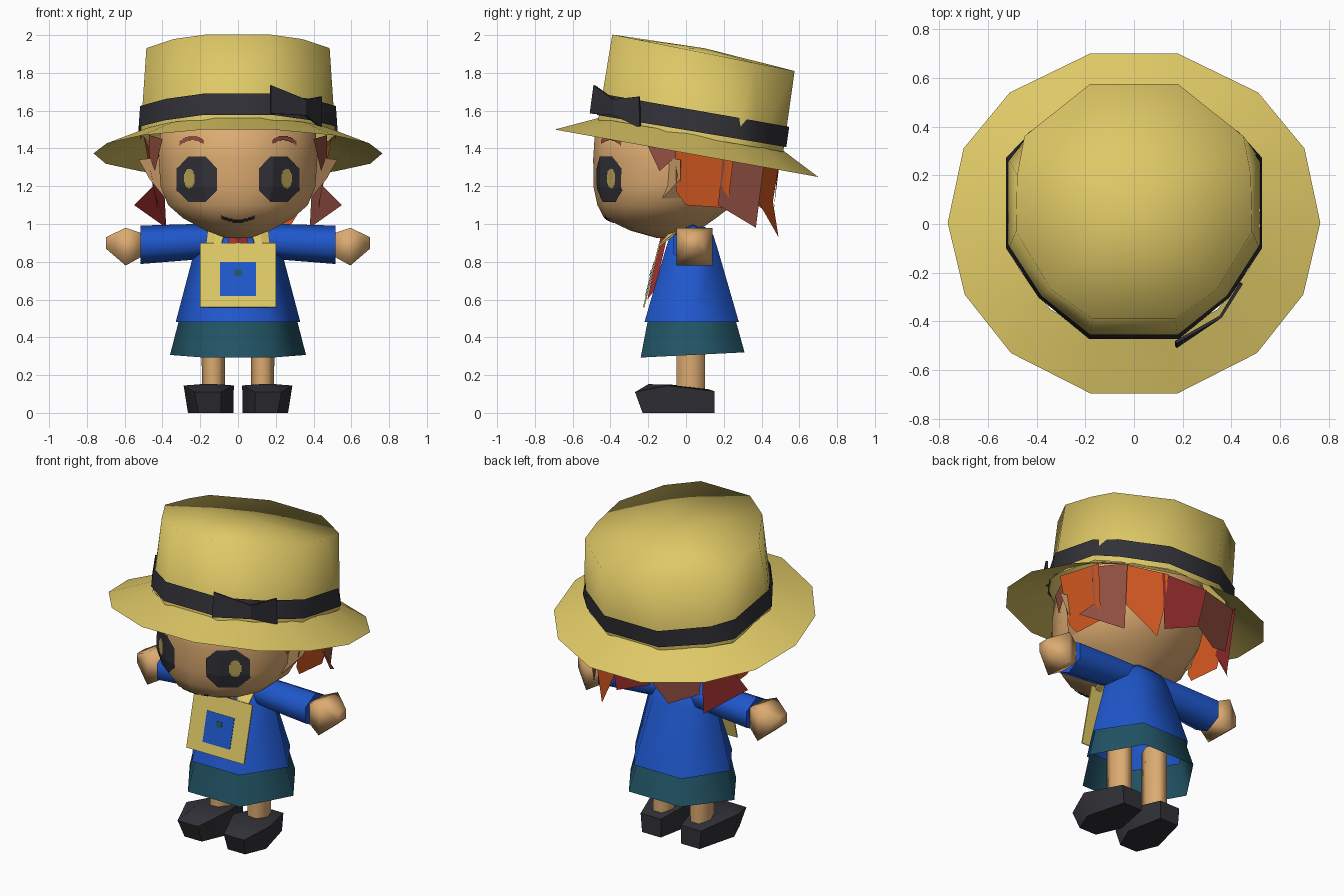
import bpy, math
from mathutils import Vector
from mathutils.bvhtree import BVHTree

if "Cube" in bpy.data.objects:
    bpy.data.objects.remove(bpy.data.objects["Cube"])


def mat(name, r, g, b):
    m = bpy.data.materials.new(name)
    m.diffuse_color = [(c / 255 / 12.92 if c < 11 else ((c / 255 + .055) / 1.055) ** 2.4)
                       for c in (r, g, b)] + [1]
    m.use_nodes = True
    m.node_tree.nodes["Principled BSDF"].inputs["Base Color"].default_value = m.diffuse_color
    return m


STRAW = mat("straw", 222, 200, 102)
SKIN = mat("skin", 220, 171, 113)
BLUE = mat("blue", 31, 87, 204)
TEAL = mat("teal", 34, 84, 101)
BLACK = mat("black", 49, 49, 56)
ORANGE = mat("orange", 216, 90, 34)
BROWN = mat("red_brown", 148, 80, 66)
RED = mat("red", 168, 52, 50)
GOLD = mat("eye_gold", 185, 160, 84)


def make(name, verts, faces, mats, smooth=None, mirror=False, thick=0):
    me = bpy.data.meshes.new(name)
    me.from_pydata([tuple(v) for v in verts], [], faces)
    ob = bpy.data.objects.new(name, me)
    bpy.context.collection.objects.link(ob)
    for m in (mats if isinstance(mats, list) else [mats]):
        me.materials.append(m)
    if smooth:
        bpy.context.view_layer.objects.active = ob
        ob.select_set(True)
        bpy.ops.object.shade_smooth_by_angle(angle=math.radians(smooth))
        ob.select_set(False)
    if mirror:
        ob.modifiers.new("mirror", 'MIRROR')
    if thick:
        s = ob.modifiers.new("thickness", 'SOLIDIFY')
        s.thickness = thick
    return ob


def loft(name, rings, m, low=True, high=True, **kw):
    n = len(rings[0])
    faces = [(k * n + i, k * n + (i + 1) % n, (k + 1) * n + (i + 1) % n, (k + 1) * n + i)
             for k in range(len(rings) - 1) for i in range(n)]
    if low:
        faces.append(tuple(reversed(range(n))))
    if high:
        faces.append(tuple(range((len(rings) - 1) * n, len(rings) * n)))
    return make(name, [p for r in rings for p in r], faces, m, **kw)


def ring(z, rx, front, back, n=8, cx=0, tilt=0):
    """Horizontal polygon with flat front; z falls by tilt per unit of y."""
    h = 0 if n == 6 else .5
    ky = 1 / math.cos(math.pi / n)
    kx = 1 if n == 6 else ky
    cy, ry = (front + back) / 2, (back - front) / 2
    out = []
    for i in range(n):
        a = 2 * math.pi * (i + h) / n
        y = cy + ry * ky * math.sin(a)
        out.append((cx + rx * kx * math.cos(a), y, z - tilt * y))
    return out


def ring_x(x, cy, cz, ry, rz, n=8):
    k = 1 / math.cos(math.pi / n)
    return [(x, cy + ry * k * math.cos(2 * math.pi * (i + .5) / n),
             cz + rz * k * math.sin(2 * math.pi * (i + .5) / n)) for i in range(n)]


def sym(half, z, tilt):
    """Symmetric ring from its right half, listed front to back."""
    pts = half + [(-x, y) for x, y in reversed(half)]
    return [(x, y, z - tilt * y) for x, y in pts]


# Hat
brim = [(.18, -.695), (.505, -.53), (.695, -.29), (.765, .005), (.70, .31), (.51, .54), (.18, .70)]
inner = [(x * .68, y * .70 + .02) for x, y in brim]
loft("hat_brim", [sym(brim, 1.375, .18), sym(inner, 1.48, .172)], STRAW, False, False, smooth=60)
base = [(.18, -.465), (.385, -.295), (.515, -.1), (.515, .27), (.41, .37), (.18, .515)]
top = [(.17, -.39), (.34, -.27), (.485, -.03), (.48, .2), (.45, .36), (.18, .575)]
low_ring, top_ring = sym(base, 1.47, .172), sym(top, 1.925, .2)
make("hat_crown", low_ring + top_ring + [(0, .1, 1.93)],
     [(i, (i + 1) % 12, 12 + (i + 1) % 12, 12 + i) for i in range(12)] +
     [(12 + i, 12 + (i + 1) % 12, 24) for i in range(12)], STRAW, smooth=180)


def band_ring(t):
    pts = [Vector(a).lerp(Vector(b), t) for a, b in zip(low_ring, top_ring)]
    return [(p.x * 1.025, (p.y - .02) * 1.025 + .02, p.z) for p in pts]


loft("hat_band", [band_ring(.06), band_ring(.31)], BLACK, False, False, smooth=50)
make("hat_bow", [(.175, -.51, 1.585), (.36, -.385, 1.575), (.445, -.245, 1.51),
                 (.445, -.25, 1.675), (.36, -.385, 1.66), (.175, -.49, 1.735)],
     [(0, 1, 4, 5), (1, 2, 3, 4)], BLACK, thick=.012)

# Head and ears
head_rows = [(.925, .06, -.15, .0), (.965, .17, -.29, .06), (1.03, .29, -.425, .15),
             (1.10, .37, -.46, .24), (1.20, .41, -.48, .33), (1.35, .42, -.48, .39),
             (1.50, .41, -.47, .41), (1.58, .3, -.36, .34)]
head = loft("head", [ring(z, rx, f, b, 14) for z, rx, f, b in head_rows], SKIN, smooth=80)
make("ear", [(.38, -.13, 1.36), (.38, -.13, 1.13), (.37, -.03, 1.12), (.40, -.02, 1.34),
             (.525, -.03, 1.34), (.47, -.03, 1.24)],
     [(0, 1, 5, 4), (1, 2, 5), (2, 3, 4, 5), (3, 0, 4)], SKIN, mirror=True)

# Face details: thin cells laid on the head
tree = BVHTree.FromPolygons([v.co for v in head.data.vertices],
                            [tuple(p.vertices) for p in head.data.polygons])


def decal(name, x0, x1, z0, z1, mats, rule, step=.01):
    verts, faces, idx = [], [], []
    for i in range(round((x1 - x0) / step)):
        for j in range(round((z1 - z0) / step)):
            x, z = x0 + i * step, z0 + j * step
            k = rule(x + step / 2, z + step / 2)
            if k is None:
                continue
            s = len(verts)
            for dx, dz in ((0, 0), (step, 0), (step, step), (0, step)):
                hit = tree.ray_cast(Vector((x + dx, -2, z + dz)), Vector((0, 1, 0)))[0]
                verts.append(hit + Vector((0, -.007, 0)))
            faces.append((s, s + 1, s + 2, s + 3))
            idx.append(k)
    ob = make(name, verts, faces, mats)
    for p, k in zip(ob.data.polygons, idx):
        p.material_index = k


def eye_rule(x, z):
    dx, dz = abs(abs(x) - .217), abs(z - 1.235)
    if ((abs(x) - .258) / .028) ** 2 + ((z - 1.24) / .052) ** 2 < 1:
        return 1
    return 0 if dx < .105 and dz < .12 and dx + dz < .165 else None


def brow_rule(x, z):
    return 0 if abs(z - (1.455 - 6 * (abs(x) - .24) ** 2)) < .012 else None


for side, x0 in (("left", -.33), ("right", .11)):
    decal(side + "_eye", x0, x0 + .22, 1.11, 1.36, [BLACK, GOLD], eye_rule, .0055)
for side, x0 in (("left", -.31), ("right", .18)):
    decal(side + "_eyebrow", x0, x0 + .13, 1.41, 1.48, [BROWN], brow_rule, .005)
decal("mouth", -.09, .09, 1.0, 1.05, [BLACK],
      lambda x, z: 0 if abs(z - (1.015 + 3 * x * x)) < .009 else None, .006)

# Hair locks: outlines from the front top corner, down and round to the back top corner
temple = [(.40, -.22, 1.45), (.44, -.14, 1.28), (.47, -.05, 1.36), (.47, -.05, 1.47)]
side_lock = [(.50, -.06, 1.47), (.44, -.05, 1.17), (.425, .0, 1.10),
             (.43, .22, 1.085), (.48, .26, 1.42)]
tuft = [(.485, .20, 1.42), (.45, .18, 1.20), (.55, .17, 1.10), (.38, .37, .98), (.40, .42, 1.38)]
back_right = [(.40, .40, 1.38), (.37, .37, 1.14), (.24, .49, .93), (.17, .46, 1.12),
              (.16, .50, 1.36)]
back_mid = [(.20, .49, 1.36), (.16, .46, 1.02), (-.08, .47, 1.12), (-.12, .50, 1.36)]
back_left = [(-.10, .50, 1.36), (-.08, .46, 1.14), (-.20, .46, 1.03), (-.36, .38, 1.10),
             (-.40, .40, 1.38)]


def lock(name, pts, m, flip=False):
    if flip:
        pts = [(-x, y, z) for x, y, z in reversed(pts)]
    make(name, pts, [tuple(range(len(pts)))], m)


for side, flip, tuft_color in (("right", False, BROWN), ("left", True, RED)):
    lock(side + "_temple_hair", temple, BROWN, flip)
    lock(side + "_side_hair", side_lock, ORANGE, flip)
    lock(side + "_hair_tuft", tuft, tuft_color, flip)
lock("back_right_hair", back_right, ORANGE)
lock("back_middle_hair", back_mid, RED)
lock("back_left_hair", back_left, BROWN)

# Clothes and neck
loft("coat", [ring(.48, .33, -.22, .28, 6), ring(.86, .23, -.11, .17, 6),
              ring(.94, .18, -.085, .145, 6), ring(.985, .10, -.05, .10, 6)],
     BLUE, False, True, smooth=70)
loft("skirt", [ring(.305, .36, -.24, .31, 6, tilt=-.05), ring(.50, .31, -.20, .26, 6)],
     TEAL, False, False, smooth=70)
loft("neck", [ring(.9, .06, -.05, .09), ring(1.0, .06, -.05, .09)], SKIN, smooth=40)

# Arms and hands
loft("sleeve", [ring_x(.10, .04, .915, .08, .07, 6), ring_x(.24, .035, .905, .09, .082, 6),
                ring_x(.515, .035, .89, .10, .088, 6)], BLUE, smooth=70, mirror=True)
loft("hand", [ring_x(.505, .035, .89, .06, .06, 4), ring_x(.595, .045, .88, .095, .10, 4),
              ring_x(.70, .035, .90, .035, .03, 4)], SKIN, smooth=80, mirror=True)

# Legs and shoes
loft("leg", [ring(.08, .060, -.05, .10, 6, .13), ring(.52, .065, -.05, .10, 6, .13)],
     SKIN, smooth=70, mirror=True)
sole = [(.09, -.23), (.21, -.23), (.265, -.10), (.20, .15), (.07, .15), (.025, -.08)]
upper = [(.09, -.27, .11), (.23, -.27, .11), (.288, -.10, .145), (.21, .15, .115),
         (.07, .15, .115), (.022, -.08, .145)]
ridge = [(.12, -.2, .152), (.2, -.2, .152), (.22, -.1, .15), (.18, .12, .125),
         (.1, .12, .125), (.08, -.08, .15)]
loft("shoe", [[(x, y, 0) for x, y in sole], upper, ridge], BLACK, smooth=60, mirror=True)


# Chest bag with patch, straps and scarf
def front_panel(name, x, z0, z1, m, off=0, thick=.008):
    y0, y1 = (-.228 + (z - .56) * .25 - off for z in (z0, z1))
    make(name, [(-x, y0, z0), (x, y0, z0), (x, y1, z1), (-x, y1, z1)],
         [(0, 1, 2, 3)], m, thick=thick)


front_panel("bag", .2, .56, .90, STRAW)
front_panel("bag_patch", .095, .62, .80, BLUE, .004, .003)
front_panel("bag_button", .02, .725, .758, TEAL, .008, .003)
make("scarf", [(0, -.205, .60), (.06, -.165, .65), (.05, -.10, .93), (0, -.135, .93)],
     [(0, 1, 2, 3)], RED, mirror=True)
make("bag_strap", [(.13, -.145, .89), (.17, -.145, .89), (.16, -.03, .975), (.11, -.07, .975),
                   (.07, -.09, .955), (.09, -.145, .89)],
     [(5, 0, 3, 4), (0, 1, 2, 3)], STRAW, mirror=True, thick=.01)
